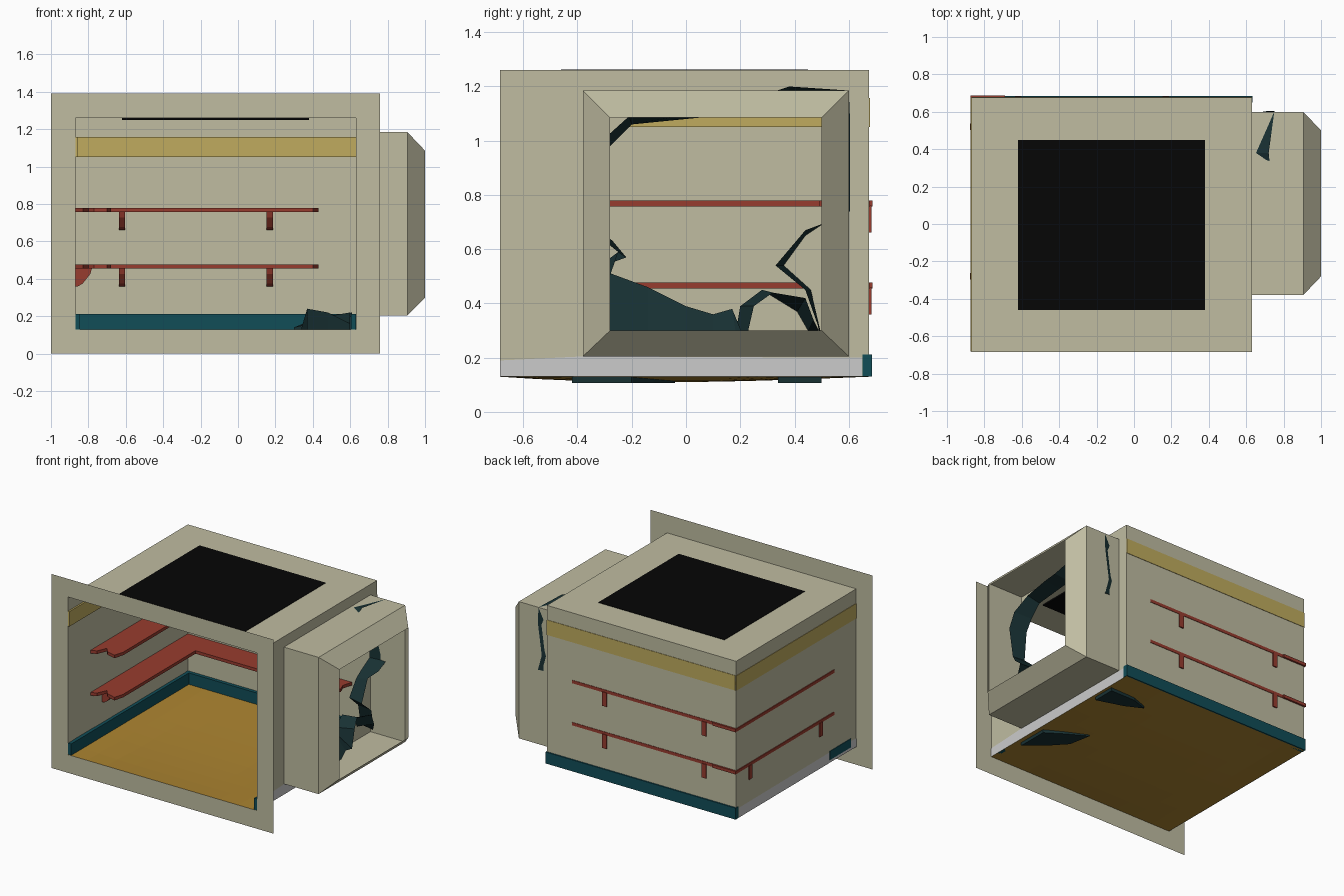
import bpy, bmesh, math

if "Cube" in bpy.data.objects:
    bpy.data.objects.remove(bpy.data.objects["Cube"])

def mat(name, c):
    m = bpy.data.materials.new(name)
    m.diffuse_color = (*[(v / 255) ** 2.2 for v in c], 1)
    m.use_nodes = True
    m.node_tree.nodes["Principled BSDF"].inputs["Base Color"].default_value = m.diffuse_color
    return m

BEIGE = mat("plaster", (190, 187, 160))
YELLOW = mat("ochre_trim", (190, 170, 95))
RED = mat("red_shelf", (150, 62, 50))
TEAL = mat("dark_teal", (24, 78, 88))
DARK = mat("deep_teal", (30, 52, 54))
WOOD = mat("floor_wood", (172, 132, 52))
BLACK = mat("black_panel", (14, 14, 14))

def mesh(name, verts, faces, m=None):
    me = bpy.data.meshes.new(name)
    me.from_pydata(verts, [], faces)
    ob = bpy.data.objects.new(name, me)
    bpy.context.collection.objects.link(ob)
    if m:
        me.materials.append(m)
    return ob

def box(name, x, y, z, m=None):
    v = [(a, b, c) for a in x for b in y for c in z]
    f = [(0, 1, 3, 2), (4, 6, 7, 5), (0, 4, 5, 1), (2, 3, 7, 6), (0, 2, 6, 4), (1, 5, 7, 3)]
    return mesh(name, v, f, m)

def rings(name, loops, m, flip=False):
    # skin a series of closed loops
    n = len(loops[0])
    v = [p for l in loops for p in l]
    f = []
    for k in range(len(loops) - 1):
        for i in range(n):
            j = (i + 1) % n
            q = (k * n + i, k * n + j, (k + 1) * n + j, (k + 1) * n + i)
            f.append(q[::-1] if flip else q)
    return mesh(name, v, f, m)

def prism(name, pts, m, z0, z1):
    # flat outline in xy given thickness
    n = len(pts)
    v = [(x, y, z0) for x, y in pts] + [(x, y, z1) for x, y in pts]
    f = [tuple(range(n))[::-1], tuple(range(n, 2 * n))]
    f += [(i, (i + 1) % n, n + (i + 1) % n, n + i) for i in range(n)]
    return mesh(name, v, f, m)

X0, X1, Y0, Y1, Z0, Z1 = -0.87, 0.63, -0.685, 0.675, 0.13, 1.26

def rect_y(x0, x1, z0, z1, y):
    return [(x0, y, z0), (x1, y, z0), (x1, y, z1), (x0, y, z1)]

def rect_x(y0, y1, z0, z1, x):
    return [(x, y0, z0), (x, y1, z0), (x, y1, z1), (x, y0, z1)]

# front frame, a flat border
rings("front_frame", [rect_y(-1, 0.76, 0, 1.39, Y0), rect_y(X0, X1, Z0, Z1, Y0)], BEIGE)

# thin walls and ceiling
mesh("back_wall", rect_y(X0, X1, Z0, Z1, Y1), [(3, 2, 1, 0)], BEIGE)
mesh("left_wall", rect_x(Y0, Y1, Z0, Z1, X0), [(3, 2, 1, 0)], BEIGE)
mesh("ceiling", [(X0, Y0, Z1), (X1, Y0, Z1), (X1, Y1, Z1), (X0, Y1, Z1)], [(0, 1, 2, 3)], BEIGE)
box("ceiling_panel", (-0.62, 0.38), (-0.46, 0.45), (1.25, 1.263), BLACK)

# right wall with torn opening: hole point (y, z) and outward bend (dy, dz)
torn = [(-.33, .53, -.03, -.26), (-.14, .46, 0, -.22), (0, .39, 0, -.16), (.1, .36, 0, -.13),
        (.17, .38, .02, -.13), (.19, .33, .03, -.07), (.2, .39, .05, .0), (.28, .45, .04, -.01),
        (.41, .37, .03, .05), (.45, .3, .02, .04), (.49, .3, .01, -.02), (.46, .45, -.02, 0),
        (.36, .54, -.03, 0), (.44, .65, 0, .02), (.5, .69, .02, .01), (.59, .74, .015, 0),
        (.59, .85, .015, 0), (.58, 1.05, .025, .02), (.59, 1.175, .01, .01), (.38, 1.18, 0, .02),
        (.1, 1.09, 0, .015), (0, 1.08, 0, .015), (-.2, 1.06, -.01, .03), (-.28, .98, -.03, .02),
        (-.33, .9, -.03, 0), (-.35, .7, -.01, 0), (-.27, .63, -.03, 0), (-.22, .57, -.03, .02)]
bm = bmesh.new()
for loop in ([(Y0, Z0), (Y1, Z0), (Y1, Z1), (Y0, Z1)], [t[:2] for t in torn]):
    vs = [bm.verts.new((X1, y, z)) for y, z in loop]
    for i in range(len(vs)):
        bm.edges.new((vs[i - 1], vs[i]))
bmesh.ops.triangle_fill(bm, use_beauty=True, use_dissolve=False, edges=bm.edges[:], normal=(1, 0, 0))
wall = mesh("right_wall", [], [], BEIGE)
bm.to_mesh(wall.data)
bm.free()
rings("torn_wall_edge", [[(X1, y, z) for y, z, a, b in torn],
                         [(X1 + 0.12 - 0.03 * (i % 3 == 1), y + a, z + b)
                          for i, (y, z, a, b) in enumerate(torn)]], DARK, True)

# bay on the right, open at its end
rings("bay", [rect_x(-0.38, 0.60, 0.205, 1.185, X1), rect_x(-0.38, 0.60, 0.205, 1.185, 0.905),
              rect_x(-0.28, 0.50, 0.30, 1.085, 1.0)], BEIGE)

# sagging floor
N = 10
fv = []
for j in range(N + 1):
    for i in range(N + 1):
        u, w = i / N, j / N
        sag = 0.02 * min(1, 1.4 * math.sin(math.pi * u)) * math.sin(math.pi * w ** 0.85)
        fv.append((X0 + u * (X1 - X0), Y0 + w * (Y1 - Y0), Z0 - sag))
mesh("floor", fv, [(j * (N + 1) + i, j * (N + 1) + i + 1, (j + 1) * (N + 1) + i + 1, (j + 1) * (N + 1) + i)
                   for j in range(N) for i in range(N)], WOOD)

# baseboards
box("back_baseboard", (X0 - 0.003, X1 + 0.004), (0.65, 0.685), (Z0, 0.212), TEAL)
for side, xi, xo in (("left", -0.845, X0 + 0.002), ("right", 0.605, X1 - 0.002)):
    box(side + "_baseboard", sorted((xi, xo)), (Y0 + 0.002, 0.65), (Z0, 0.212), TEAL)
    s = -1 if side == "left" else 1
    x = (X0 if s < 0 else X1) + s * 0.002
    mesh(side + "_outer_base", [(x, Y0, Z0), (x, 0.648, Z0), (x, 0.648, 0.2), (x, -0.38, 0.205), (x, Y0, 0.19)],
         [(0, 1, 2, 3, 4)[::s]])
box("left_baseboard_end", (X0 - 0.004, X0 + 0.01), (-0.62, -0.38), (0.15, 0.212), TEAL)

# ochre picture rail
box("back_rail", (X0 + 0.005, X1), (Y1 - 0.015, Y1 + 0.003), (1.05, 1.157), YELLOW)
box("left_rail", (X0 - 0.003, X0 + 0.012), (Y0 + 0.002, Y1), (1.05, 1.157), YELLOW)

# L-shaped shelves with broken ends
outline = [(-0.875, 0.688), (-0.875, -0.43), (-0.83, -0.41), (-0.80, -0.34), (-0.77, -0.38),
           (-0.70, -0.40), (-0.68, -0.33), (-0.68, 0.49), (0.40, 0.49), (0.43, 0.55),
           (0.41, 0.60), (0.43, 0.678), (-0.69, 0.678), (-0.69, 0.688)]

def bracket(name, along, top, axis):
    # tapered support: depth from the wall against height
    prof = [(-0.008, 0), (0.09, 0), (0.08, -0.035), (0.04, -0.085), (0.015, -0.1), (-0.008, -0.1)]
    v = []
    for s in (-0.017, 0.017):
        for d, h in prof:
            v.append((along + s, Y1 - d, top + h) if axis == "x" else (X0 + d, along + s, top + h))
    n = len(prof)
    f = [tuple(range(n)), tuple(range(2 * n - 1, n - 1, -1))]
    f += [(i, i + n, (i + 1) % n + n, (i + 1) % n) for i in range(n)]
    ob = mesh(name, v, f, RED)
    bm = bmesh.new()
    bm.from_mesh(ob.data)
    bmesh.ops.recalc_face_normals(bm, faces=bm.faces)
    bm.to_mesh(ob.data)
    bm.free()

for label, z in (("lower", 0.455), ("upper", 0.757)):
    prism(label + "_shelf", outline, RED, z, z + 0.022)
    for x in (-0.62, 0.17):
        bracket(label + "_back_bracket", x, z + 0.005, "x")
for y in (-0.28, 0.52):
    bracket("lower_left_bracket", y, 0.46, "y")

# fallen wall slabs by the opening, poking through the floor
def slab(name, pts):
    n = len(pts)
    v = [(x, y, 0.106) for x, y, z in pts] + [(x, y, z) for x, y, z in pts]
    f = [tuple(range(n))[::-1]]
    f += [(i, (i + 1) % n, n + (i + 1) % n, n + i) for i in range(n)]
    f += [(n, n + i, n + i + 1) for i in range(1, n - 1)]
    mesh(name, v, f, DARK)

slab("fallen_slab_front", [(0.60, -0.42, 0.16), (0.60, -0.20, 0.22), (0.48, -0.12, 0.20),
                           (0.34, -0.04, 0.14), (0.37, -0.20, 0.24), (0.48, -0.32, 0.22)])
slab("fallen_slab_back", [(0.61, 0.34, 0.20), (0.61, 0.50, 0.22), (0.42, 0.50, 0.19),
                          (0.30, 0.46, 0.14), (0.42, 0.40, 0.17)])
